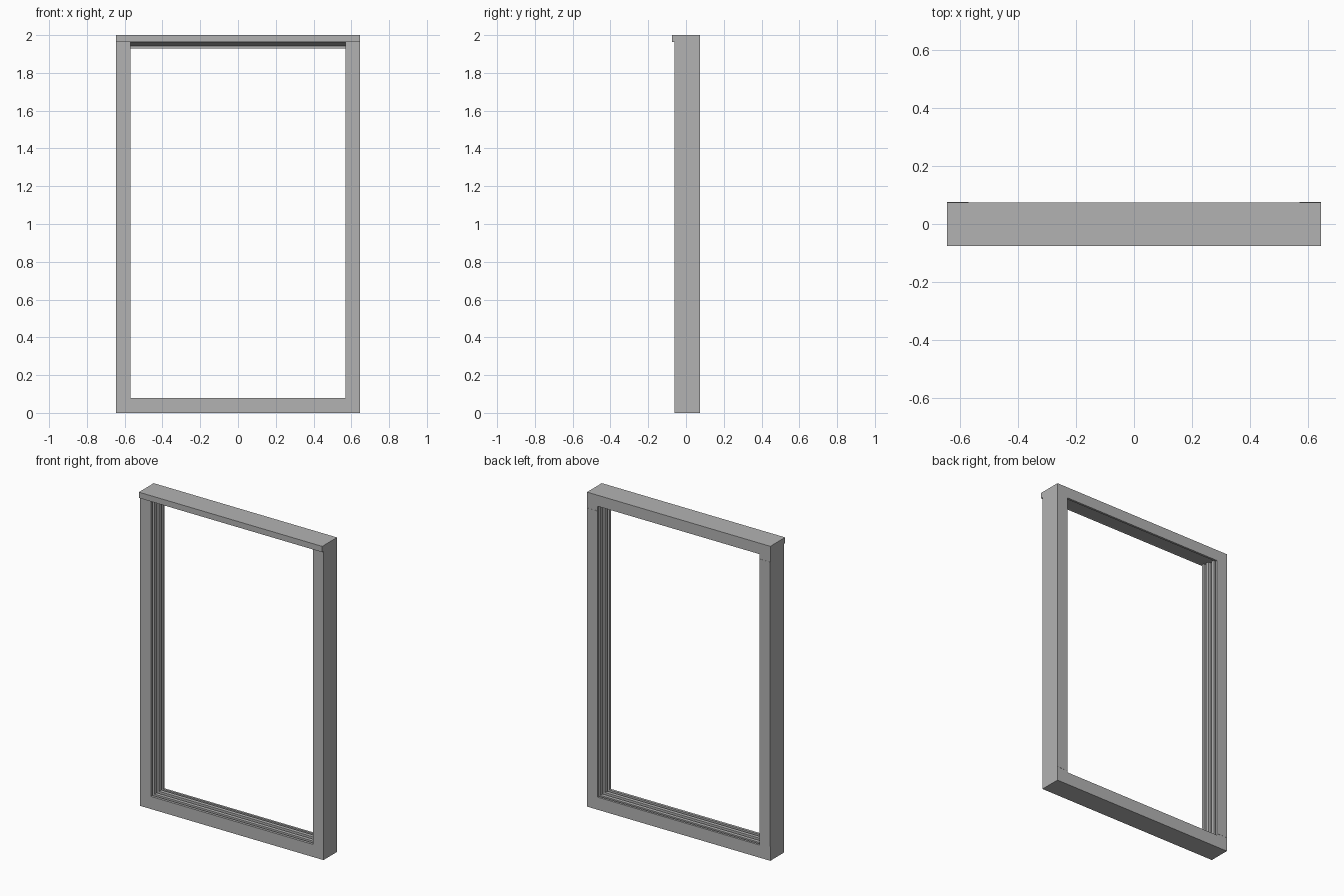
import bpy, bmesh

cube = bpy.data.objects.get("Cube")
if cube:
    bpy.data.objects.remove(cube, do_unlink=True)

GREY = (0.45, 0.45, 0.45, 1)
grey = bpy.data.materials.new("frame grey")
grey.use_nodes = True
grey.diffuse_color = GREY
grey.node_tree.nodes["Principled BSDF"].inputs["Base Color"].default_value = GREY

W, H = 0.645, 2.0               # outer half width and height
OPEN_X, OPEN_Z = 0.57, 0.08     # opening half width and sill height
FRONT, BACK = -0.062, 0.074
HEAD_FRONT, HEAD_BACK, HEAD_LIP = 1.963, 1.943, 1.93
GROOVE = 0.018


def add_object(name, bm):
    bmesh.ops.recalc_face_normals(bm, faces=bm.faces)
    mesh = bpy.data.meshes.new(name)
    bm.to_mesh(mesh)
    bm.free()
    mesh.materials.append(grey)
    obj = bpy.data.objects.new(name, mesh)
    bpy.context.collection.objects.link(obj)
    return obj


def box(name, x, y, z):
    bm = bmesh.new()
    bmesh.ops.create_cube(bm, size=1)
    for v in bm.verts:
        v.co = [lo + (c + 0.5) * (hi - lo) for c, (lo, hi) in zip(v.co, (x, y, z))]
    return add_object(name, bm)


def rectangle(bm, y, half, low, high):
    corners = ((-half, low), (half, low), (half, high), (-half, high))
    return [bm.verts.new((x, y, z)) for x, z in corners]


def slope(y):
    # underside of the head rises toward the front
    t = (y - FRONT) / (0.045 - FRONT)
    return HEAD_FRONT + (HEAD_BACK - HEAD_FRONT) * t


# Main frame: one grooved section carried round the four sides
bm = bmesh.new()
rings = [rectangle(bm, BACK, W, 0, H)]
edges = [BACK, 0.06, 0.045, 0.022, -0.002, -0.025, -0.045, FRONT]
for i, (start, end) in enumerate(zip(edges, edges[1:])):
    depth = GROOVE if i % 2 else 0
    for y in (start, end):
        if i == 0:
            top = HEAD_LIP
        elif i == 1:
            top = HEAD_LIP + 0.03
        else:
            top = slope(y)
        rings.append(rectangle(bm, y, OPEN_X + depth, OPEN_Z - depth, top))
rings.append(rectangle(bm, FRONT, W, 0, H))
for a, b in zip(rings, rings[1:] + rings[:1]):
    for k in range(4):
        n = (k + 1) % 4
        bm.faces.new((a[k], a[n], b[n], b[k]))
# merge stations that coincide on the sloped head
bmesh.ops.remove_doubles(bm, verts=bm.verts, dist=1e-5)
bmesh.ops.dissolve_degenerate(bm, edges=bm.edges, dist=1e-5)
add_object("window_frame", bm)

# Projecting drip strip along the top of the front
box("head_drip_strip", (-W, W), (-0.075, FRONT), (HEAD_FRONT, H))

# Thin facings on the back of each jamb
for side, name in ((-1, "right"), (1, "left")):
    x = sorted((side * OPEN_X, side * W))
    box(name + "_jamb_facing", x, (BACK, 0.075), (0.09, 1.9))
